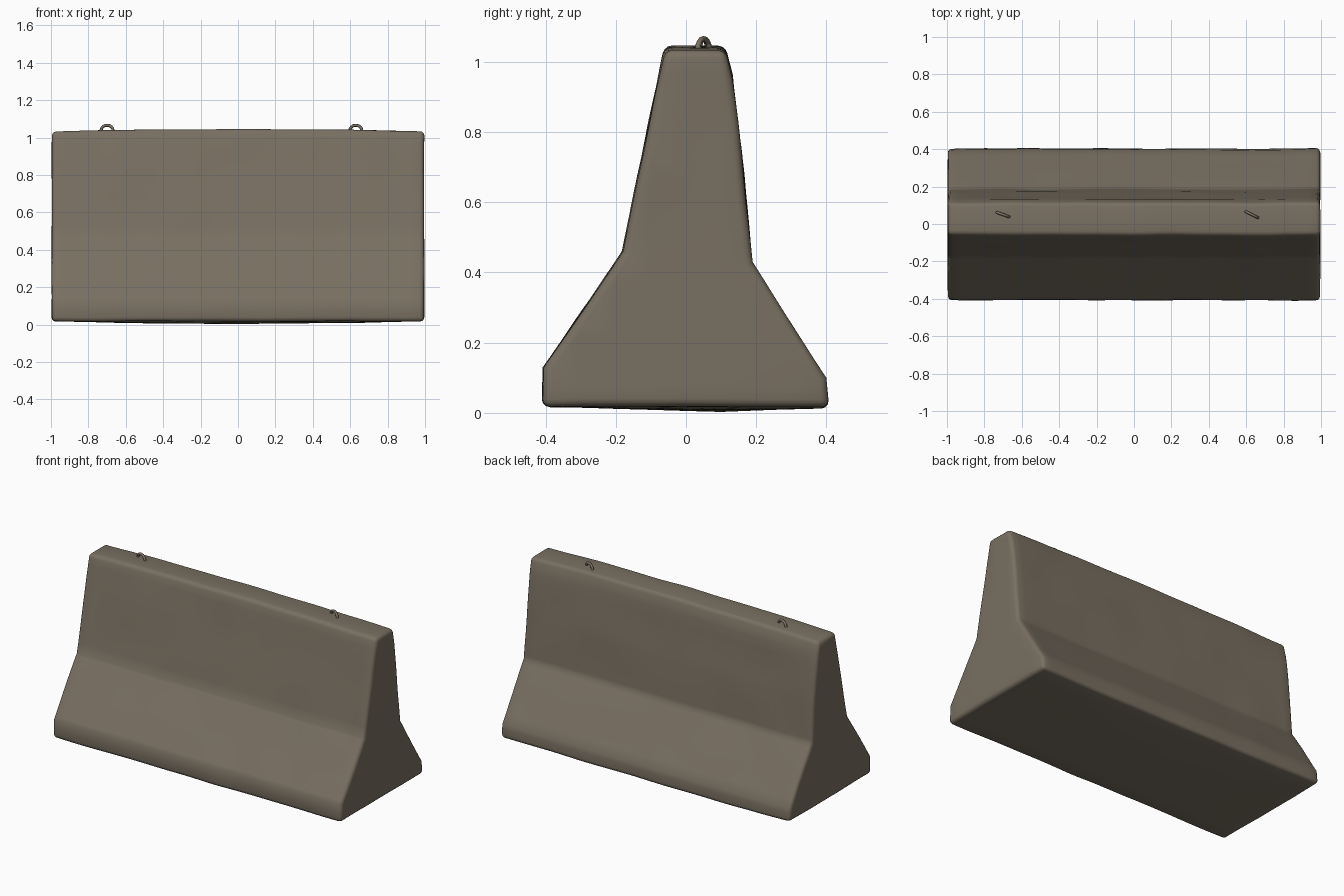
import bpy, bmesh, math
from mathutils import Vector, noise

if "Cube" in bpy.data.objects:
    bpy.data.objects.remove(bpy.data.objects["Cube"])

concrete = bpy.data.materials.new("weathered_concrete")
concrete.diffuse_color = (0.19, 0.16, 0.12, 1)
concrete.use_nodes = True
concrete.node_tree.nodes["Principled BSDF"].inputs["Base Color"].default_value = concrete.diffuse_color


def finish(bm, name, angle):
    bmesh.ops.recalc_face_normals(bm, faces=bm.faces)
    me = bpy.data.meshes.new(name)
    bm.to_mesh(me)
    bm.free()
    me.materials.append(concrete)
    ob = bpy.data.objects.new(name, me)
    bpy.context.collection.objects.link(ob)
    bpy.ops.object.select_all(action='DESELECT')
    ob.select_set(True)
    bpy.context.view_layer.objects.active = ob
    bpy.ops.object.shade_smooth_by_angle(angle=math.radians(angle))
    return ob


# Barrier body: side profile (y, z) extruded along x
profile = [(-0.408, 0.018), (-0.405, 0.13), (-0.18, 0.46), (-0.06, 1.04),
           (0.112, 1.04), (0.132, 0.96), (0.162, 0.70), (0.186, 0.43),
           (0.398, 0.10), (0.406, 0.018)]
bm = bmesh.new()
end = bm.faces.new([bm.verts.new((-0.995, y, z)) for y, z in profile])
ext = bmesh.ops.extrude_face_region(bm, geom=[end])
bmesh.ops.translate(bm, vec=(1.99, 0, 0),
                    verts=[v for v in ext['geom'] if isinstance(v, bmesh.types.BMVert)])
bmesh.ops.recalc_face_normals(bm, faces=bm.faces)

# Worn, rounded edges
edges = [e for e in bm.edges if e.calc_face_angle(0) > math.radians(40)]
bmesh.ops.bevel(bm, geom=edges, offset=0.022, segments=3, profile=0.5,
                affect='EDGES', clamp_overlap=True)


# Cut into a grid so the surface can undulate
def cut(co, no):
    bmesh.ops.bisect_plane(bm, geom=bm.verts[:] + bm.edges[:] + bm.faces[:],
                           plane_co=co, plane_no=no, dist=1e-5)


for i in range(1, 28):
    cut((-1 + i / 14, 0, 0), (1, 0, 0))
for i in range(1, 14):
    cut((0, 0, i * 0.075), (0, 0, 1))
for i in range(-3, 4):
    cut((0, i * 0.1, 0), (0, 1, 0))

for v in bm.verts:
    p = v.co.copy()
    n = noise.noise_vector(p * 4.0 + Vector((3.1, 7.7, 1.3)))
    crown = max(0.0, 1 - p.x * p.x)
    v.co.x += 0.004 * n.x
    v.co.y += 0.006 * n.y
    if p.z > 0.95:      # top sags slightly to the ends
        v.co.z += 0.014 * crown - 0.008 + 0.003 * n.z
    if p.z < 0.06:      # underside bulges slightly to the middle
        v.co.z -= 0.014 * max(0.0, 1 - abs(p.y - 0.1) / 0.5) * crown - 0.003 * n.z
finish(bm, "barrier_body", 50)


# Lifting loops: bent rods standing out of the top
def lifting_loop(name, x, lean):
    bm = bmesh.new()
    rings = []
    path = [(-0.036, 0.99)] + [(-0.032 * math.cos(math.pi * k / 8),
                                1.038 + 0.028 * math.sin(math.pi * k / 8))
                               for k in range(9)] + [(0.036, 0.99)]
    for i, (dx, z) in enumerate(path):
        a, b = path[max(i - 1, 0)], path[min(i + 1, len(path) - 1)]
        t = Vector((b[0] - a[0], 0, b[1] - a[1])).normalized()
        side = Vector((t.z, 0, -t.x))
        c = Vector((x + dx, 0.05 + lean * dx, z))
        rings.append([bm.verts.new(c + 0.008 * (side * math.cos(q) + Vector((0, 1, 0)) * math.sin(q)))
                      for q in (math.tau * j / 8 for j in range(8))])
    for r, s in zip(rings, rings[1:]):
        for j in range(8):
            bm.faces.new((r[j], r[(j + 1) % 8], s[(j + 1) % 8], s[j]))
    bm.faces.new(rings[0])
    bm.faces.new(rings[-1])
    finish(bm, name, 60)


lifting_loop("lifting_loop_left", -0.70, -0.35)
lifting_loop("lifting_loop_right", 0.63, -0.5)
